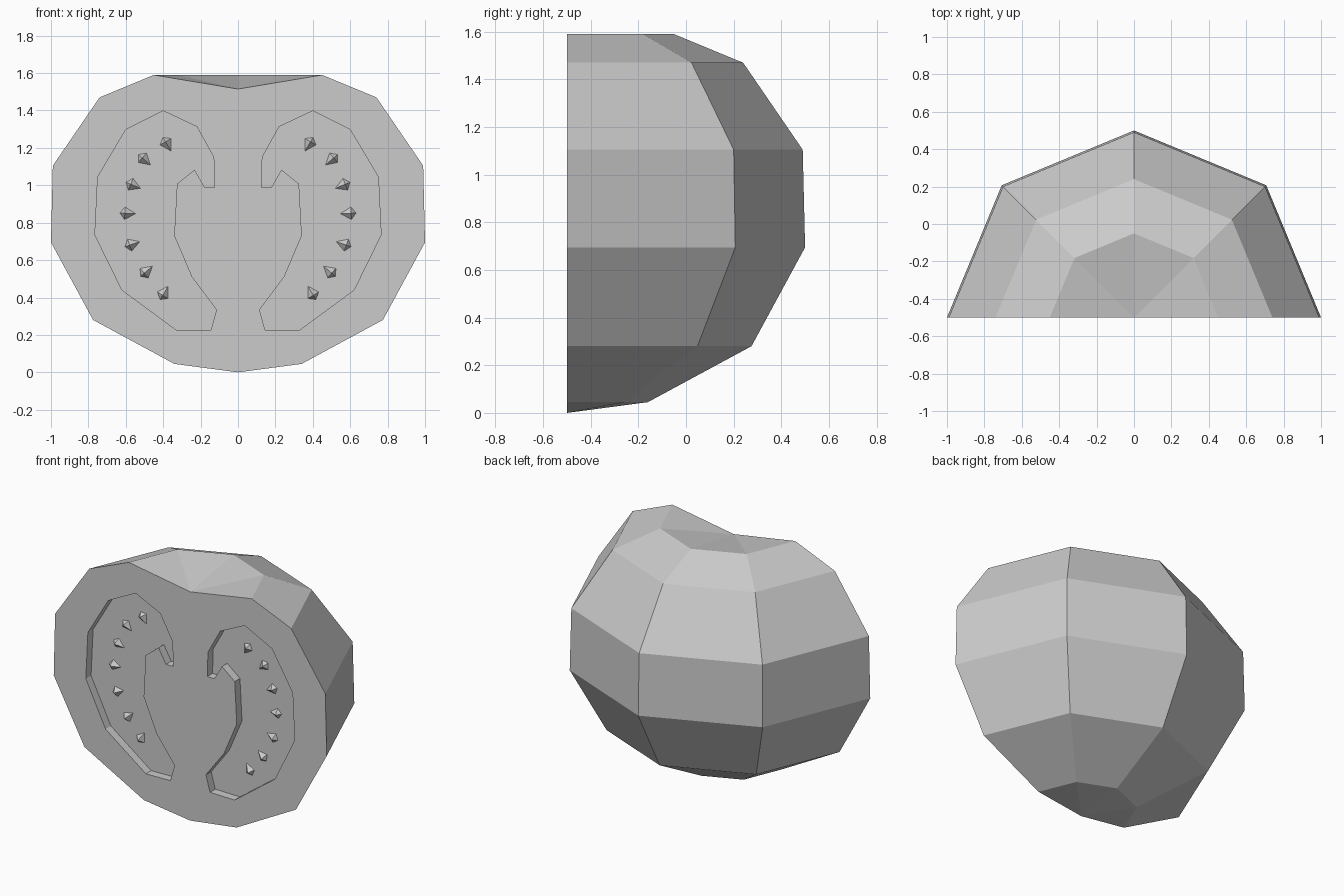
import bpy, bmesh
from math import cos, sin, pi
from mathutils import Vector

if "Cube" in bpy.data.objects:
    bpy.data.objects.remove(bpy.data.objects["Cube"])

FRONT, DEPTH = -0.5, 0.055


def make_object(name, bm):
    bmesh.ops.recalc_face_normals(bm, faces=bm.faces)
    mesh = bpy.data.meshes.new(name)
    bm.to_mesh(mesh)
    bm.free()
    obj = bpy.data.objects.new(name, mesh)
    bpy.context.collection.objects.link(obj)
    return obj


# Halved fruit: low-poly half revolve with a dimpled top
profile = [(0.34, 0.045), (0.775, 0.28), (1.0, 0.695),
           (0.99, 1.105), (0.74, 1.47), (0.45, 1.59)]
bm = bmesh.new()
bottom = bm.verts.new((0, FRONT, 0.0))
top = bm.verts.new((0, FRONT, 1.515))
cols = [[bm.verts.new((r * cos(i * pi / 4), FRONT + r * sin(i * pi / 4), z))
         for r, z in profile] for i in range(5)]
for a, b in zip(cols, cols[1:]):
    bm.faces.new((bottom, b[0], a[0]))
    bm.faces.new((top, a[-1], b[-1]))
    for j in range(len(profile) - 1):
        bm.faces.new((a[j], b[j], b[j + 1], a[j + 1]))
bm.faces.new([bottom] + cols[0] + [top] + cols[-1][::-1])
body = make_object("fruit_half", bm)

# Seed pockets sunk into the cut face
pocket = [(0.125, 0.987), (0.13, 1.15), (0.22, 1.313), (0.40, 1.398),
          (0.60, 1.297), (0.75, 1.045), (0.765, 0.735), (0.62, 0.44),
          (0.325, 0.223), (0.145, 0.226), (0.115, 0.334), (0.247, 0.51),
          (0.341, 0.73), (0.326, 1.008), (0.232, 1.083), (0.177, 0.987)]
bm = bmesh.new()
for side in (-1, 1):
    face = bm.faces.new([bm.verts.new((side * x, FRONT - 0.1, z)) for x, z in pocket])
    ext = bmesh.ops.extrude_face_region(bm, geom=[face], use_keep_orig=True)
    verts = [g for g in ext["geom"] if isinstance(g, bmesh.types.BMVert)]
    bmesh.ops.translate(bm, verts=verts, vec=(0, 0.1 + DEPTH, 0))
cutter = make_object("pocket_cutter", bm)
cutter.hide_render = True
cutter.hide_viewport = True
mod = body.modifiers.new("pockets", 'BOOLEAN')
mod.operation = 'DIFFERENCE'
mod.solver = 'EXACT'
mod.object = cutter

# Seeds: small pointed pyramids lying on the pocket floors, tips inward
seeds = [(0.38, 1.22), (0.50, 1.137), (0.56, 1.0), (0.59, 0.85),
         (0.565, 0.685), (0.49, 0.54), (0.395, 0.425)]
floor = FRONT + DEPTH
bm = bmesh.new()
for side in (-1, 1):
    for x, z in seeds:
        d = Vector((0.15 - x, 0, 0.83 - z)).normalized()
        n = Vector((-d.z, 0, d.x))
        c = Vector((x, floor + 0.004, z))
        pts = [c + d * 0.05, c - d * 0.015 + n * 0.038,
               c - d * 0.045, c - d * 0.015 - n * 0.038,
               c - d * 0.015 + Vector((0, -0.034, 0))]
        v = [bm.verts.new((side * p.x, p.y, p.z)) for p in pts]
        bm.faces.new(v[:4])
        for k in range(4):
            bm.faces.new((v[k], v[(k + 1) % 4], v[4]))
make_object("seeds", bm)
